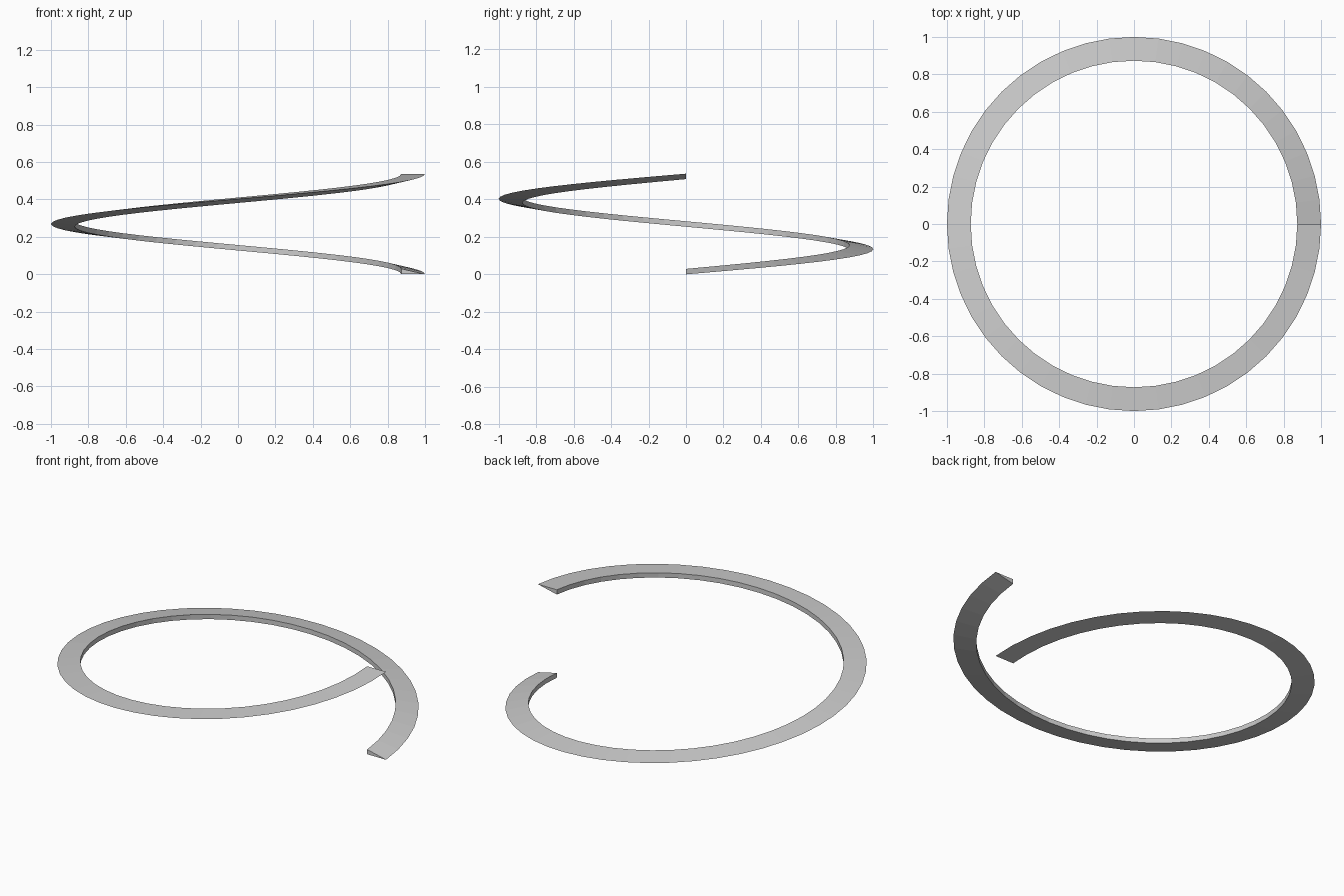
import bpy, bmesh
from math import cos, sin, tau

if "Cube" in bpy.data.objects:
    bpy.data.objects.remove(bpy.data.objects["Cube"])

SEGMENTS = 48
R_OUT, R_IN = 1.0, 0.873
HEIGHT, WALL = 0.537, 0.029

bm = bmesh.new()

# Wedge cross-sections: sharp outer edge, short inner wall.
# Outer edge climbs the full height, so the start is flat below and the end flat above.
sections = []
for i in range(SEGMENTS + 1):
    t = i / SEGMENTS
    a = tau * t
    low = (HEIGHT - WALL) * t
    profile = [(R_OUT, HEIGHT * t), (R_IN, low + WALL), (R_IN, low)]
    sections.append([bm.verts.new((r * cos(a), r * sin(a), z)) for r, z in profile])

# Skin neighbouring sections
for s, n in zip(sections, sections[1:]):
    for k in range(3):
        j = (k + 1) % 3
        bm.faces.new((s[k], s[j], n[j], n[k]))

# End caps
bm.faces.new(sections[0])
bm.faces.new(sections[-1][::-1])
bmesh.ops.recalc_face_normals(bm, faces=bm.faces)

mesh = bpy.data.meshes.new("spiral_ring")
bm.to_mesh(mesh)
bm.free()
ring = bpy.data.objects.new("spiral_ring", mesh)
bpy.context.collection.objects.link(ring)
